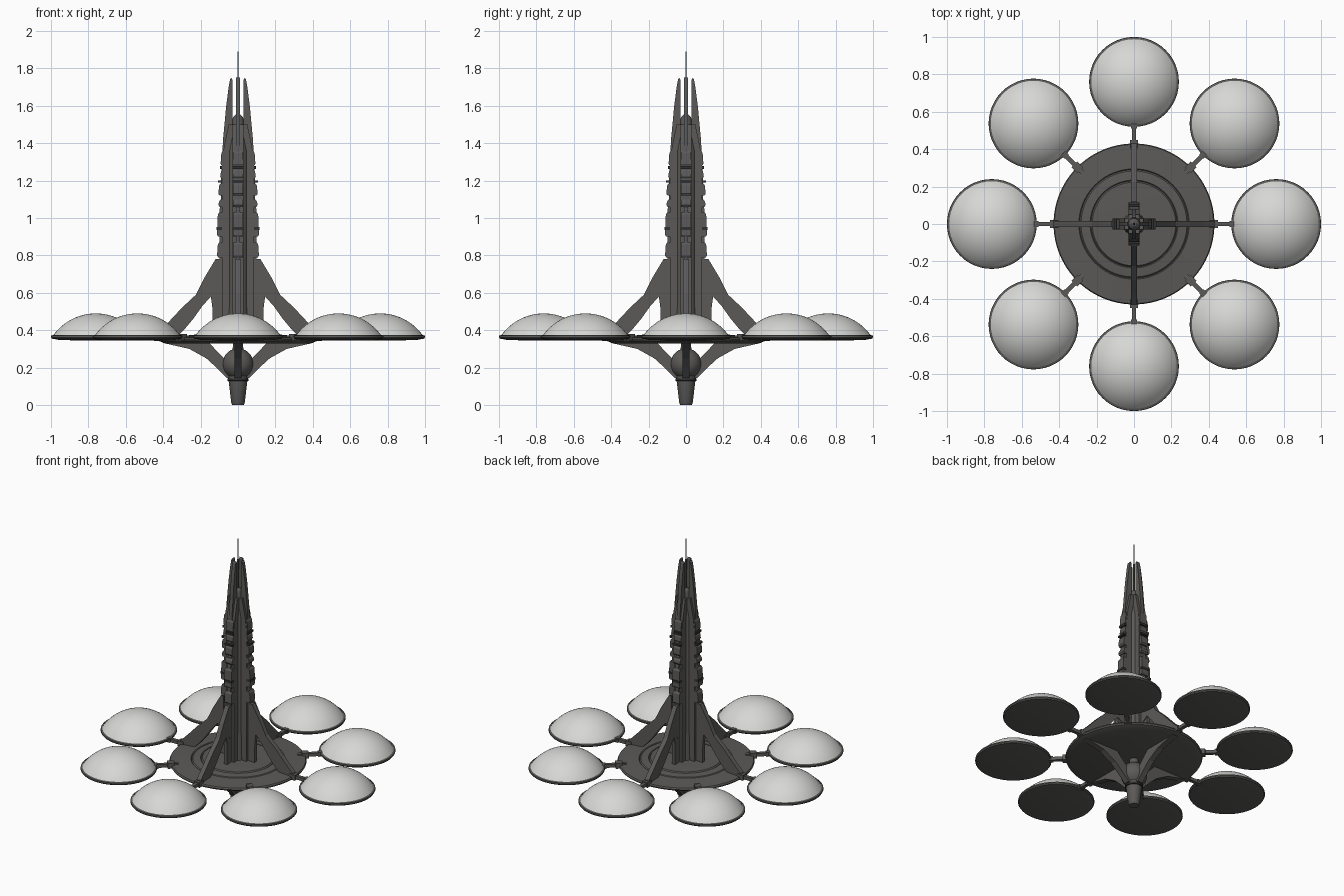
import bpy, bmesh, math
from mathutils import Matrix, Vector

if "Cube" in bpy.data.objects:
    bpy.data.objects.remove(bpy.data.objects["Cube"])


def mat(name, c):
    m = bpy.data.materials.new(name)
    m.diffuse_color = (*c, 1)
    m.use_nodes = True
    m.node_tree.nodes["Principled BSDF"].inputs["Base Color"].default_value = m.diffuse_color
    return m


HULL = mat("hull grey", (0.105, 0.102, 0.098))
DARK = mat("dark grey", (0.03, 0.03, 0.03))
DOME = mat("dome white", (0.68, 0.68, 0.67))


def finish(name, bm, m, smooth=True):
    bmesh.ops.recalc_face_normals(bm, faces=bm.faces)
    me = bpy.data.meshes.new(name)
    bm.to_mesh(me)
    bm.free()
    ob = bpy.data.objects.new(name, me)
    bpy.context.collection.objects.link(ob)
    me.materials.append(m)
    if smooth:
        bpy.ops.object.select_all(action='DESELECT')
        ob.select_set(True)
        bpy.context.view_layer.objects.active = ob
        bpy.ops.object.shade_smooth_by_angle(angle=math.radians(30))
    return ob


def lathe(name, prof, m, n=64, loc=(0, 0, 0)):
    bm = bmesh.new()
    vs = [bm.verts.new((r, 0, z)) for r, z in prof]
    es = [bm.edges.new(p) for p in zip(vs, vs[1:])]
    bmesh.ops.spin(bm, geom=vs + es, cent=(0, 0, 0), axis=(0, 0, 1), angle=2 * math.pi, steps=n)
    bmesh.ops.remove_doubles(bm, verts=bm.verts, dist=1e-5)
    bmesh.ops.translate(bm, verts=bm.verts, vec=loc)
    return finish(name, bm, m)


def plate(name, pts, half, m, ang):
    # radial profile (distance, height) given thickness, turned about z
    bm = bmesh.new()
    f = bm.faces.new([bm.verts.new((x, -half, z)) for x, z in pts])
    g = bmesh.ops.extrude_face_region(bm, geom=[f])
    bmesh.ops.translate(bm, verts=[v for v in g['geom'] if isinstance(v, bmesh.types.BMVert)],
                        vec=(0, 2 * half, 0))
    bmesh.ops.rotate(bm, verts=bm.verts, cent=(0, 0, 0), matrix=Matrix.Rotation(ang, 3, 'Z'))
    return finish(name, bm, m, False)


def box(name, x0, x1, z0, z1, half, m, ang):
    return plate(name, [(x0, z0), (x1, z0), (x1, z1), (x0, z1)], half, m, ang)


# central disc with stepped rings
lathe("disc", [(0, .33), (.39, .33), (.425, .343), (.43, .352), (.425, .362), (.295, .37),
               (.29, .364), (.283, .371), (.235, .376), (.23, .37), (.223, .38), (0, .384)], HULL, 96)

# lower pod: nozzle, ball and neck
ball = [(.083 * math.cos(math.radians(a)), .22 + .083 * math.sin(math.radians(a)))
        for a in range(-50, 71, 10)]
lathe("lower_pod", [(0, 0), (.03, 0), (.036, .012), (.049, .12), (.053, .14)] + ball +
      [(.028, .31), (.028, .335)], HULL, 40)
lathe("nozzle_band", [(.05, .128), (.056, .13), (.056, .142), (.05, .144)], DARK, 40)

# tower core, tip and antenna
lathe("tower_core", [(.06, .36), (.055, .6), (.055, 1.36), (.045, 1.42), (.032, 1.47), (.032, 1.52),
                     (.026, 1.54), (.012, 1.553), (0, 1.555)], HULL, 16)
lathe("antenna", [(.007, 1.54), (.005, 1.75), (.003, 1.755), (.003, 1.89), (0, 1.89)], HULL, 8)

for k in range(4):
    a = k * math.pi / 2
    # tall fin blade
    plate("tower_fin", [(.02, .37), (.135, .37), (.137, .52), (.145, .58), (.125, .7), (.1, .78),
                        (.1, 1.04), (.09, 1.08), (.09, 1.2), (.084, 1.34), (.08, 1.42),
                        (.063, 1.6), (.05, 1.7), (.043, 1.74), (.036, 1.75), (.03, 1.74),
                        (.03, 1.5), (.02, 1.45)], .012, HULL, a)
    # arched buttress leg onto the disc
    plate("upper_leg", [(.1, .55), (.145, .58), (.19, .53), (.24, .46), (.29, .40), (.33, .362),
                        (.43, .362), (.43, .385), (.37, .445), (.3, .52), (.225, .59), (.18, .68),
                        (.12, .78), (.1, .78)], .016, HULL, a)
    # thick spine housing along the fin
    plate("spine_housing", [(.03, .38), (.085, .38), (.085, 1.3), (.075, 1.38), (.05, 1.5),
                            (.03, 1.5)], .03, HULL, a)
    # stepped outer armour plates with gaps between
    for z0, z1, r in ((.79, .87, .112), (.9, 1.03, .112), (1.06, 1.1, .105), (1.12, 1.185, .105),
                      (1.21, 1.26, .095), (1.28, 1.36, .093)):
        plate("armour_plate", [(.07, z0), (r - .006, z0), (r, z0 + .01), (r - .004, z1 - .012),
                               (r - .012, z1), (.07, z1)], .027, HULL, a)
    # dark recessed bands across the housing
    for z, h in ((.945, .008), (1.195, .006), (1.27, .008)):
        box("dark_band", .08, .114 if z < 1 else .108 if z < 1.2 else .097, z - h, z + h, .0285, DARK, a)
    # lower swept leg
    plate("lower_leg", [(.03, .14), (.06, .145), (.115, .2), (.17, .25), (.26, .3), (.4, .332),
                        (.4, .345), (.16, .34), (.11, .285), (.07, .245), (.03, .24)], .02, HULL, a)

# eight domes on struts
cap_r = .28
top = math.asin(.232 / cap_r)
for k in range(8):
    a = k * math.pi / 4
    loc = (.76 * math.cos(a), .76 * math.sin(a), 0)
    dome = [(cap_r * math.sin(top * (1 - i / 12)), .49 - cap_r + cap_r * math.cos(top * (1 - i / 12)))
            for i in range(13)]
    lathe("dome", dome, DOME, 48, loc)
    lathe("dome_base", [(0, .345), (.19, .347), (.235, .355), (.24, .362), (.239, .371),
                        (.228, .375)], HULL, 48, loc)
    box("strut", .38, .56, .35, .372, .012, HULL, a)
    box("strut_collar", .405, .45, .343, .38, .021, HULL, a)
    box("strut_joint", .51, .535, .347, .376, .017, HULL, a)
